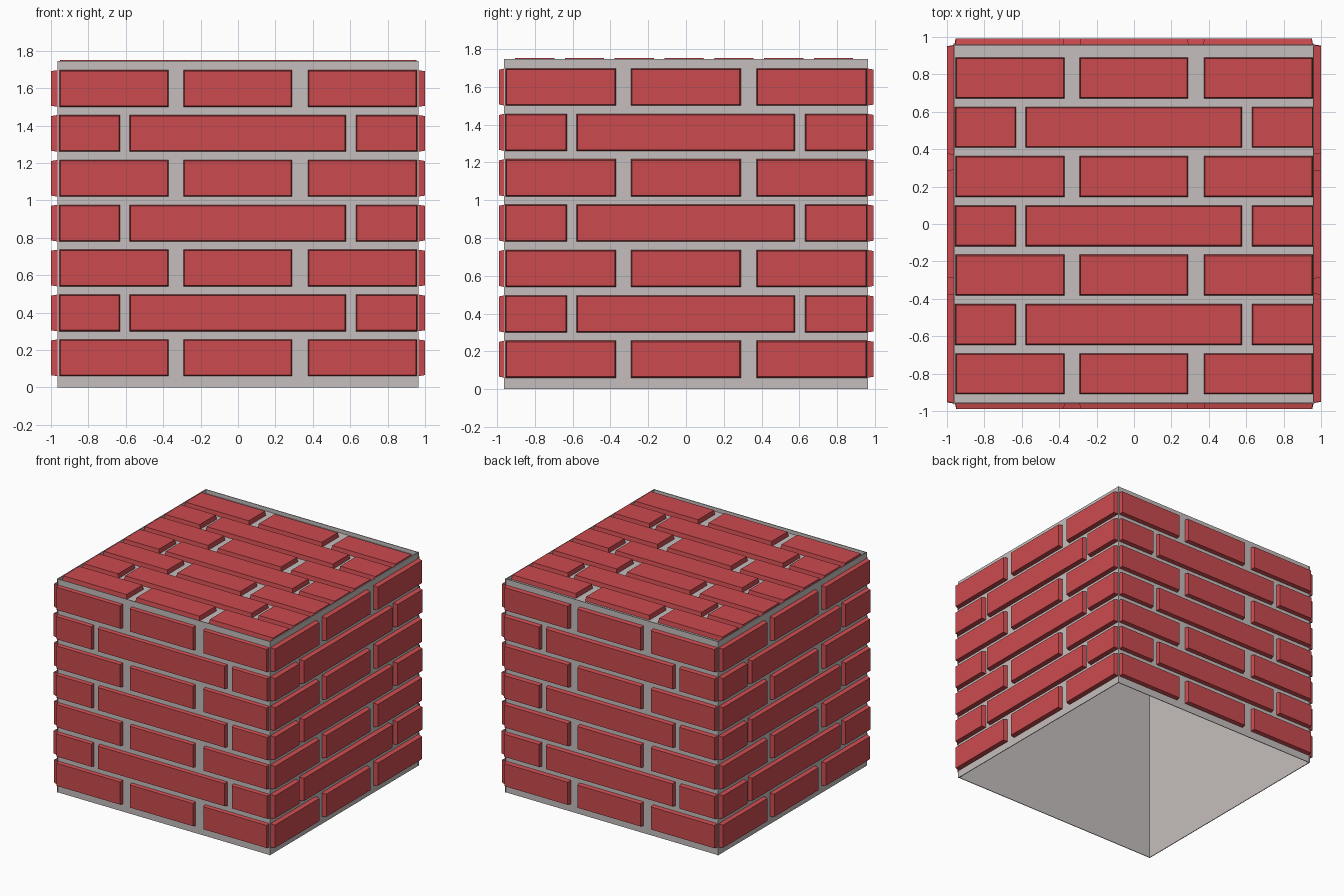
import bpy, bmesh, math
from mathutils import Matrix

if "Cube" in bpy.data.objects:
    bpy.data.objects.remove(bpy.data.objects["Cube"])


def material(name, rgb):
    m = bpy.data.materials.new(name)
    m.diffuse_color = (*rgb, 1)
    m.use_nodes = True
    m.node_tree.nodes["Principled BSDF"].inputs["Base Color"].default_value = m.diffuse_color
    return m


MORTAR = material("mortar grey", (0.56, 0.52, 0.51))
BRICK = material("brick red", (0.60, 0.070, 0.078))

# Brick spans along a course: three equal bricks, or one long with two short ends
COURSE_A = [(-0.955, -0.37), (-0.292, 0.29), (0.373, 0.957)]
COURSE_B = [(-0.957, -0.63), (-0.58, 0.577), (0.63, 0.96)]
TAPER = 0.006


def add_object(name, bm, mat, matrix):
    bmesh.ops.recalc_face_normals(bm, faces=bm.faces)
    bm.transform(matrix)
    me = bpy.data.meshes.new(name)
    bm.to_mesh(me)
    bm.free()
    me.materials.append(mat)
    bpy.context.collection.objects.link(bpy.data.objects.new(name, me))


def block(bm, u0, u1, v0, v1, w0, w1, taper=0.0):
    """Box in panel space (u across, v up, w outward), narrowed at its outer face."""
    ring = []
    for w, t in ((w0, 0), (w1, taper)):
        ring.append([bm.verts.new((u, v, w)) for u, v in
                     ((u0 + t, v0 + t), (u1 - t, v0 + t), (u1 - t, v1 - t), (u0 + t, v1 - t))])
    low, high = ring
    bm.faces.new(low[::-1])
    bm.faces.new(high)
    for i in range(4):
        j = (i + 1) % 4
        bm.faces.new((low[i], low[j], high[j], high[i]))


def panel(name, matrix, half, v_low, v_high, first, pitch, height, depth):
    # Thin mortar sheet
    bm = bmesh.new()
    block(bm, -half, half, v_low, v_high, -0.006, 0)
    add_object(name + "_mortar", bm, MORTAR, matrix)
    # Seven alternating brick courses
    bm = bmesh.new()
    for r in range(7):
        v = first + r * pitch
        for u0, u1 in (COURSE_B if r % 2 else COURSE_A):
            block(bm, u0, u1, v, v + height, -0.002, depth, TAPER)
    add_object(name + "_bricks", bm, BRICK, matrix)


# Four walls, turned around the vertical axis; the underside stays open
upright = Matrix.Rotation(math.pi / 2, 4, 'X')
for k, (name, dist, depth) in enumerate((("front_wall", 0.960, 0.028), ("right_wall", 0.963, 0.037),
                                         ("back_wall", 0.960, 0.033), ("left_wall", 0.965, 0.035))):
    m = Matrix.Rotation(k * math.pi / 2, 4, 'Z') @ Matrix.Translation((0, -dist, 0)) @ upright
    panel(name, m, 0.964, 0, 1.746, 0.06, 0.24, 0.197, depth)

# Top panel, sunk just below the wall rims
panel("top", Matrix.Translation((0, 0, 1.716)), 0.96, -0.96, 0.96, -0.91, 0.2635, 0.219, 0.036)
